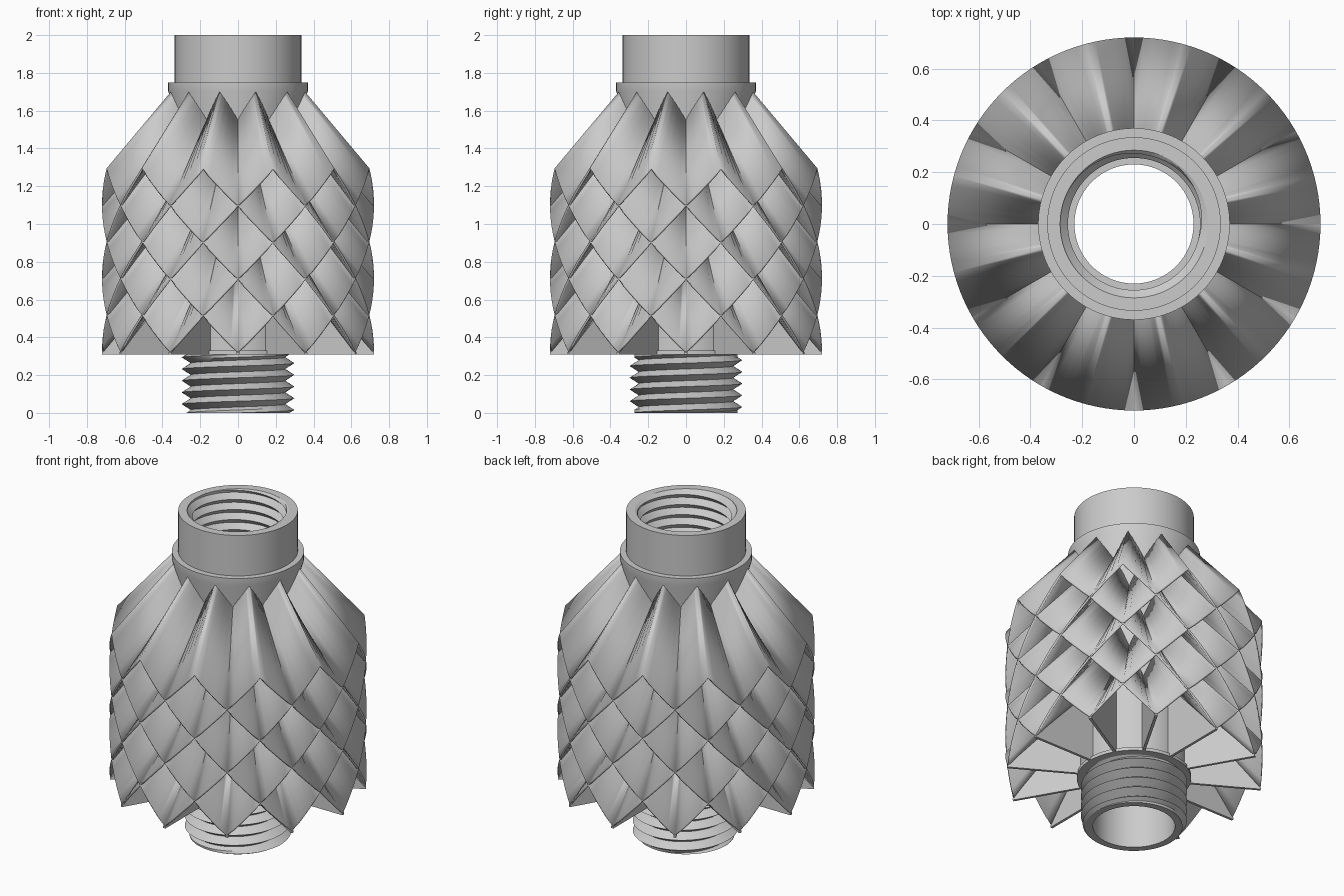
import bpy, bmesh
from math import sin, cos, pi, radians, floor

cube = bpy.data.objects.get("Cube")
if cube:
    bpy.data.objects.remove(cube)

grey = bpy.data.materials.new("light grey")
grey.use_nodes = True
grey.diffuse_color = (0.6, 0.6, 0.6, 1)
grey.node_tree.nodes["Principled BSDF"].inputs["Base Color"].default_value = (0.6, 0.6, 0.6, 1)

SEG = 96
R_OUT, R_CORE = 0.72, 0.305
SLOPE = 1.15            # rise of each pleat towards the core
TOP, STEP, TIERS = 1.295, 0.194, 5
BASE = 0.31


def polar(r, a, z):
    return (r * sin(a), -r * cos(a), z)


def finish(bm, name, angle=25):
    bmesh.ops.remove_doubles(bm, verts=bm.verts, dist=1e-5)
    mesh = bpy.data.meshes.new(name)
    bm.to_mesh(mesh)
    bm.free()
    mesh.materials.append(grey)
    ob = bpy.data.objects.new(name, mesh)
    bpy.context.scene.collection.objects.link(ob)
    bpy.ops.object.select_all(action='DESELECT')
    ob.select_set(True)
    bpy.context.view_layer.objects.active = ob
    bpy.ops.object.shade_smooth_by_angle(angle=radians(angle))
    return ob


def skin(bm, rows):
    """Join rows of points, each a closed ring, into a quad surface."""
    rings = [[bm.verts.new(p) for p in row] for row in rows]
    for a, b in zip(rings, rings[1:]):
        n = len(a)
        for i in range(n):
            j = (i + 1) % n
            bm.faces.new((a[i], a[j], b[j], b[i]))


def lathe(name, profile):
    bm = bmesh.new()
    skin(bm, [[polar(r, 2 * pi * i / SEG, z) for i in range(SEG)] for r, z in profile])
    return finish(bm, name)


def thread(name, z0, z1, root, crest, pitch, end_r, outward=True):
    """Helical V thread that fades to end_r at both ends."""
    def point(k, i):
        z = z0 + pitch * (k / 4 + i / SEG)
        z = max(z0, min(z1, z))
        t = (z - z0) / pitch - i / SEG
        wave = abs(2 * (t - floor(t)) - 1)
        fade = min(1, (z - z0) / 0.015, (z1 - z) / 0.015)
        r = end_r + (root + (crest - root) * wave - end_r) * fade
        return polar(r, 2 * pi * i / SEG, z)

    bm = bmesh.new()
    count = int(4 * (z1 - z0) / pitch) + 2
    rings = [[bm.verts.new(point(k, i)) for i in range(SEG + 1)] for k in range(-5, count + 1)]
    for a, b in zip(rings, rings[1:]):
        for i in range(SEG):
            quad = (a[i], a[i + 1], b[i + 1], b[i])
            if max(v.co.z for v in quad) - min(v.co.z for v in quad) > 1e-6:
                bm.faces.new(quad if outward else quad[::-1])
    bmesh.ops.dissolve_degenerate(bm, dist=1e-6, edges=bm.edges)
    return finish(bm, name, 30)


# Central tube with collar, flared neck and base flange
lathe("core_tube", [
    (0.285, 2.0), (0.335, 2.0), (0.335, 1.75), (0.37, 1.75), (0.37, 1.705),
    (R_CORE, 1.47), (R_CORE, 0.33), (0.32, 0.33), (0.32, BASE), (0.26, BASE)][::-1])
lathe("bore", [(0.285, 1.6), (0.23, 1.6), (0.23, 0), (0.272, 0)][::-1])

# Threaded connections
thread("lower_thread", 0, BASE, 0.25, 0.298, 0.062, 0.272)
thread("upper_inner_thread", 1.6, 2.0, 0.285, 0.255, 0.062, 0.285, outward=False)

# Stacked pleated skirts, alternating by half a pleat
SUB = 5
bm = bmesh.new()
for tier in range(TIERS):
    outer, inner = [], []
    for i in range(24 * SUB):
        phase = (i / SUB + tier) % 2
        z = TOP - STEP * (tier + abs(phase - 1))
        a = radians(15) * i / SUB
        r_in = R_CORE - 0.007
        outer.append(polar(R_OUT, a, z))
        inner.append(polar(r_in, a, z + SLOPE * (R_OUT - r_in)))
    skin(bm, [outer, inner])
skirts = finish(bm, "pleated_skirts")
solid = skirts.modifiers.new("thickness", 'SOLIDIFY')
solid.thickness = 0.012
solid.offset = -1

# Radial ribs below the lowest valleys
bm = bmesh.new()
for k in range(12):
    a = radians(30) * k
    pts = [(R_OUT, BASE), (R_CORE - 0.01, BASE),
           (R_CORE - 0.01, BASE + SLOPE * (R_OUT - R_CORE)), (R_OUT, BASE + 0.01)]
    sides = []
    for s in (-0.008, 0.008):
        sides.append([bm.verts.new((r * sin(a) + s * cos(a), -r * cos(a) + s * sin(a), z))
                      for r, z in pts])
    bm.faces.new(sides[0])
    bm.faces.new(sides[1][::-1])
    for i in range(4):
        j = (i + 1) % 4
        bm.faces.new((sides[0][j], sides[0][i], sides[1][i], sides[1][j]))
bmesh.ops.recalc_face_normals(bm, faces=bm.faces)
finish(bm, "base_ribs")
